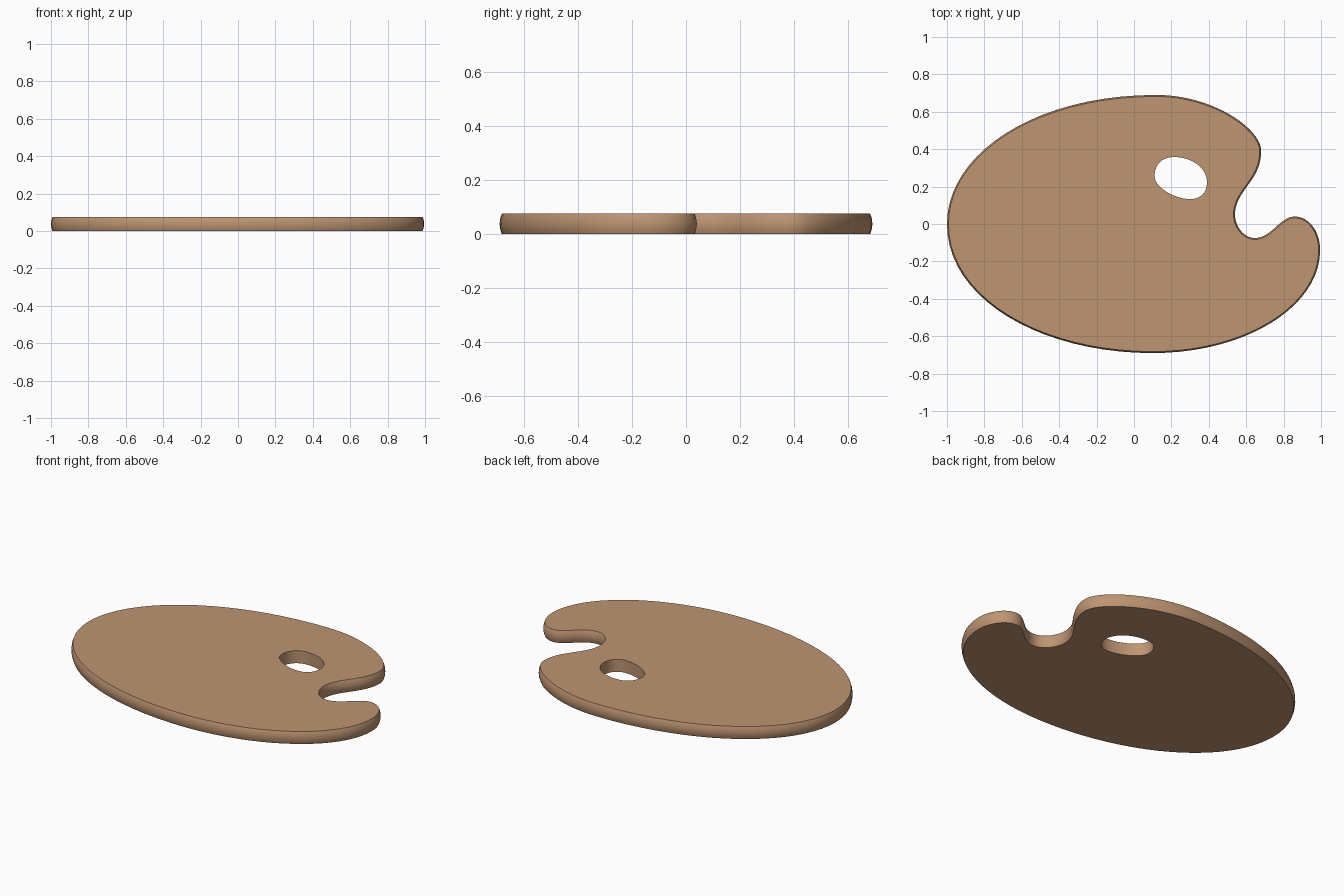
import bpy, bmesh, math
from mathutils import Vector
from mathutils.geometry import interpolate_bezier

if "Cube" in bpy.data.objects:
    bpy.data.objects.remove(bpy.data.objects["Cube"])

THICK = 0.075    # board thickness
BULGE = 0.008    # how far the rim swells at mid height
STEPS = 6        # height divisions of the rim

# Each knot: x, y, tangent direction in degrees, handle in, handle out
OUTLINE = [  # clockwise from the far left
    (-1.00, 0.00, 90, 0.40, 0.37), (0.12, 0.69, 0, 0.66, 0.30),
    (0.68, 0.39, -90, 0.12, 0.16), (0.54, 0.05, -90, 0.13, 0.065),
    (0.645, -0.075, 0, 0.055, 0.09), (0.86, 0.04, 0, 0.08, 0.075),
    (0.995, -0.14, -90, 0.10, 0.30), (0.10, -0.69, 180, 0.50, 0.60),
]
THUMB_HOLE = [
    (0.11, 0.255, 90, 0.06, 0.07), (0.215, 0.358, 0, 0.06, 0.10),
    (0.39, 0.225, -90, 0.07, 0.06), (0.30, 0.133, 180, 0.055, 0.08),
]


def sample(knots, n):
    """Closed smooth loop of points through the knots."""
    pts = []
    for a, b in zip(knots, knots[1:] + knots[:1]):
        pa, pb = Vector((a[0], a[1], 0)), Vector((b[0], b[1], 0))
        ta, tb = math.radians(a[2]), math.radians(b[2])
        ha = pa + a[4] * Vector((math.cos(ta), math.sin(ta), 0))
        hb = pb - b[3] * Vector((math.cos(tb), math.sin(tb), 0))
        pts += interpolate_bezier(pa, ha, hb, pb, n + 1)[:-1]
    return pts


def wall(bm, pts, bulge, steps):
    """Stack rings of the loop into a wall; return its bottom and top rings."""
    count = len(pts)
    rings = []
    for s in range(steps + 1):
        f = s / steps
        inset = bulge * (2 * f - 1) ** 2
        ring = []
        for i, p in enumerate(pts):
            t = (pts[(i + 1) % count] - pts[i - 1]).normalized()
            inward = Vector((t.y, -t.x, 0))
            ring.append(bm.verts.new(p + inward * inset + Vector((0, 0, f * THICK))))
        rings.append(ring)
    for low, high in zip(rings, rings[1:]):
        for i in range(count):
            j = (i + 1) % count
            bm.faces.new((low[i], low[j], high[j], high[i]))
    return rings[0], rings[-1]


bm = bmesh.new()
outer = wall(bm, sample(OUTLINE, 20), BULGE, STEPS)       # rounded rim
hole = wall(bm, sample(THUMB_HOLE, 12), 0.0, 1)           # thumb hole wall

# Flat bottom and top faces with the hole left open
for level in (0, 1):
    edges = []
    for ring in (outer[level], hole[level]):
        edges += [bm.edges.get((ring[i - 1], ring[i])) for i in range(len(ring))]
    bmesh.ops.triangle_fill(bm, edges=edges, use_beauty=True,
                            normal=(0, 0, 1 if level else -1))
bmesh.ops.recalc_face_normals(bm, faces=bm.faces)

mesh = bpy.data.meshes.new("palette_board")
bm.to_mesh(mesh)
bm.free()
board = bpy.data.objects.new("palette_board", mesh)
bpy.context.collection.objects.link(board)

# Wood colour
wood = bpy.data.materials.new("wood")
wood.diffuse_color = (0.52, 0.30, 0.17, 1)
wood.use_nodes = True
wood.node_tree.nodes["Principled BSDF"].inputs["Base Color"].default_value = wood.diffuse_color
mesh.materials.append(wood)

# Smooth rim with crisp edges to the flat faces
bpy.context.view_layer.objects.active = board
board.select_set(True)
bpy.ops.object.shade_smooth_by_angle(angle=math.radians(40))
